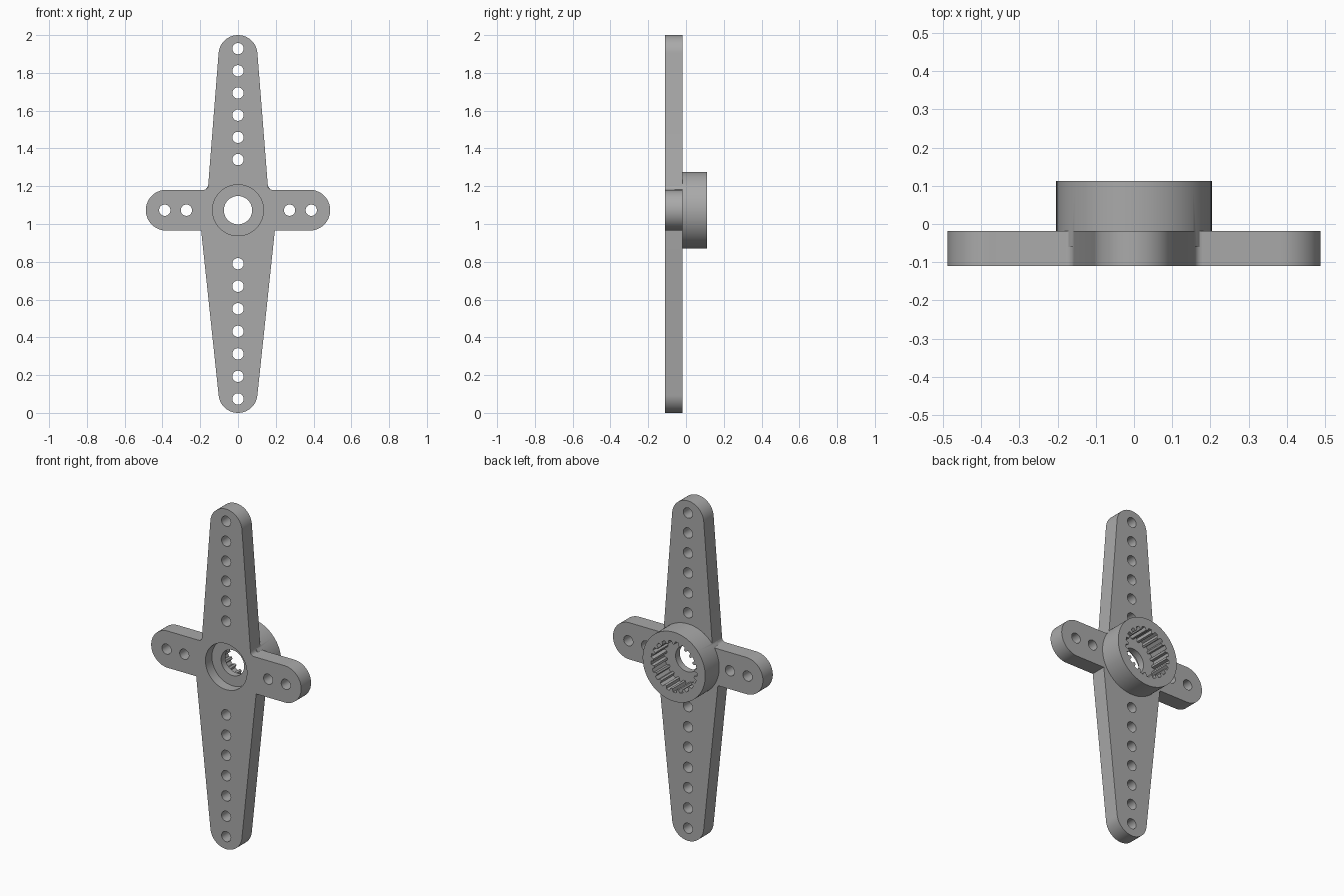
import bpy, bmesh
from math import cos, sin, pi, radians

if "Cube" in bpy.data.objects:
    bpy.data.objects.remove(bpy.data.objects["Cube"])

HUB_Z = 1.073
FRONT, REAR, HUB_REAR = -0.11, -0.018, 0.112

grey = bpy.data.materials.new("grey plastic")
grey.use_nodes = True
colour = (0.4, 0.4, 0.4, 1)
grey.diffuse_color = colour
grey.node_tree.nodes["Principled BSDF"].inputs["Base Color"].default_value = colour


def arc(x, z, r, start, end, n):
    """Points along an arc in the xz plane, angles in degrees."""
    steps = [radians(start + (end - start) * i / n) for i in range(n + 1)]
    return [(x + r * cos(a), z + r * sin(a)) for a in steps]


def circle(x, z, r, n):
    return arc(x, z, r, 0, 360, n)[:-1]


def prism(name, points, y0, y1):
    """Extrude a closed xz outline from y0 to y1."""
    bm = bmesh.new()
    face = bm.faces.new([bm.verts.new((x, y0, z)) for x, z in points])
    ext = bmesh.ops.extrude_face_region(bm, geom=[face])["geom"]
    verts = [v for v in ext if isinstance(v, bmesh.types.BMVert)]
    bmesh.ops.translate(bm, verts=verts, vec=(0, y1 - y0, 0))
    bmesh.ops.recalc_face_normals(bm, faces=bm.faces)
    mesh = bpy.data.meshes.new(name)
    bm.to_mesh(mesh)
    bm.free()
    mesh.materials.append(grey)
    obj = bpy.data.objects.new(name, mesh)
    bpy.context.collection.objects.link(obj)
    return obj


def combine(body, other, operation):
    """Apply a boolean and discard the helper."""
    mod = body.modifiers.new(operation, "BOOLEAN")
    mod.operation, mod.solver, mod.object = operation, "EXACT", other
    bpy.context.view_layer.objects.active = body
    bpy.ops.object.modifier_apply(modifier=mod.name)
    bpy.data.objects.remove(other)


# Cross-shaped plate: right half of the outline, then its mirror
half = arc(0, 0.103, 0.103, -90, -5, 16)
half += [(0.195, 0.965)]
half += arc(0.38, HUB_Z, 0.108, -90, 90, 28)
half += arc(0.18, 1.203, 0.022, 270, 185, 5)
half += arc(0, 1.897, 0.103, 5, 90, 16)
outline = half + [(-x, z) for x, z in half[-2:0:-1]]
horn = prism("servo_horn", outline, FRONT, REAR)

# Raised hub on the rear
combine(horn, prism("hub", circle(0, HUB_Z, 0.2035, 80), -0.06, HUB_REAR), "UNION")

# Screw recess in the front and the narrow hole behind it
combine(horn, prism("recess", circle(0, HUB_Z, 0.135, 64), -0.2, -0.05), "DIFFERENCE")
combine(horn, prism("screw_hole", circle(0, HUB_Z, 0.075, 48), -0.2, 0.2), "DIFFERENCE")

# Toothed socket in the rear
TEETH = 21
socket = []
for i in range(TEETH):
    for step, r in ((0, 0.132), (0.3, 0.132), (0.42, 0.15), (0.88, 0.15)):
        a = 2 * pi * (i + step) / TEETH
        socket.append((r * cos(a), HUB_Z + r * sin(a)))
combine(horn, prism("socket", socket, -0.01, 0.2), "DIFFERENCE")

# Rows of linkage holes
holes = [(0, 1.341 + 0.1175 * i) for i in range(6)]
holes += [(0, 0.074 + 0.1193 * i) for i in range(7)]
holes += [(s * x, HUB_Z) for s in (-1, 1) for x in (0.273, 0.388)]
for x, z in holes:
    combine(horn, prism("linkage_hole", circle(x, z, 0.03, 28), -0.2, 0.0), "DIFFERENCE")

# Smooth the round walls, keep edges crisp
bpy.ops.object.select_all(action="DESELECT")
horn.select_set(True)
bpy.context.view_layer.objects.active = horn
bpy.ops.object.shade_smooth_by_angle(angle=radians(25))
